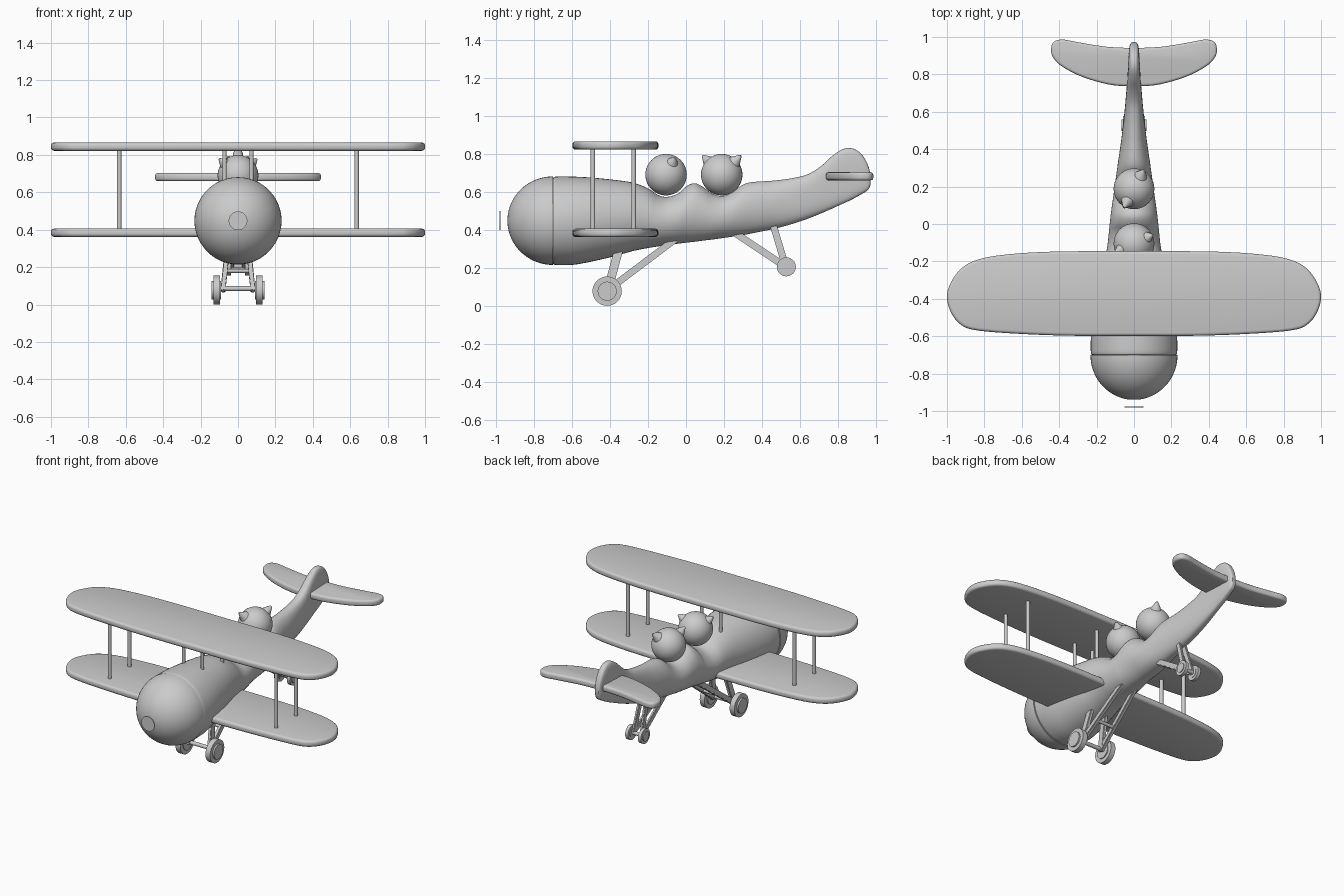
import bpy, bmesh, math
from mathutils import Vector, Matrix

if "Cube" in bpy.data.objects:
    bpy.data.objects.remove(bpy.data.objects["Cube"])


def finish(name, bm, angle=40):
    bmesh.ops.recalc_face_normals(bm, faces=bm.faces)
    me = bpy.data.meshes.new(name)
    bm.to_mesh(me)
    bm.free()
    ob = bpy.data.objects.new(name, me)
    bpy.context.collection.objects.link(ob)
    bpy.ops.object.select_all(action='DESELECT')
    ob.select_set(True)
    bpy.context.view_layer.objects.active = ob
    bpy.ops.object.shade_smooth_by_angle(angle=math.radians(angle))
    return ob


def spline(pts, n):
    """Catmull-Rom curve through the given tuples."""
    p = [Vector(q) for q in pts]
    p = [p[0] * 2 - p[1]] + p + [p[-1] * 2 - p[-2]]
    out = []
    for i in range(1, len(p) - 2):
        a, b, c, d = p[i - 1:i + 3]
        for k in range(n):
            t = k / n
            out.append(0.5 * (2 * b + (c - a) * t + (2 * a - 5 * b + 4 * c - d) * t * t
                              + (3 * b - a - 3 * c + d) * t ** 3))
    return out + [p[-2]]


def loft(name, rings):
    bm = bmesh.new()
    loops = [[bm.verts.new(v) for v in r] for r in rings]
    n = len(loops[0])
    for a, b in zip(loops, loops[1:]):
        for i in range(n):
            bm.faces.new((a[i], a[(i + 1) % n], b[(i + 1) % n], b[i]))
    bm.faces.new(loops[0])
    bm.faces.new(loops[-1])
    return finish(name, bm)


def slab(name, half, z0, z1, bevel):
    """Flat panel with rounded rim, outline mirrored across x = 0."""
    h = spline(half, 6)
    outline = h + [Vector((-p.x, p.y)) for p in reversed(h[1:-1])]
    bm = bmesh.new()
    f = bm.faces.new([bm.verts.new((p.x, p.y, z0)) for p in outline])
    top = bmesh.ops.extrude_face_region(bm, geom=[f])['geom']
    bmesh.ops.translate(bm, vec=(0, 0, z1 - z0),
                        verts=[g for g in top if isinstance(g, bmesh.types.BMVert)])
    rim = [e for e in bm.edges if abs(e.verts[0].co.z - e.verts[1].co.z) < 1e-6]
    bmesh.ops.bevel(bm, geom=rim, offset=bevel, segments=3, profile=0.5, affect='EDGES')
    return finish(name, bm)


def rod(name, a, b, r1, r2=None, seg=20):
    a, b = Vector(a), Vector(b)
    d = b - a
    m = Matrix.Translation((a + b) / 2) @ d.to_track_quat('Z', 'Y').to_matrix().to_4x4()
    bm = bmesh.new()
    bmesh.ops.create_cone(bm, cap_ends=True, segments=seg, radius1=r1,
                          radius2=r1 if r2 is None else r2, depth=d.length, matrix=m)
    return finish(name, bm)


def bar(name, a, b, width, thick):
    a, b = Vector(a), Vector(b)
    d = (b - a).normalized()
    side = d.cross(Vector((1, 0, 0))).normalized()
    x = side.cross(d)
    rot = Matrix((x, side, d)).transposed().to_4x4()
    bm = bmesh.new()
    bmesh.ops.create_cube(bm, size=1, matrix=Matrix.Translation((a + b) / 2) @ rot
                          @ Matrix.Diagonal((thick, width, (b - a).length, 1)))
    bmesh.ops.bevel(bm, geom=bm.edges[:], offset=0.004, segments=2, affect='EDGES')
    return finish(name, bm)


def ball(name, c, r):
    bm = bmesh.new()
    bmesh.ops.create_uvsphere(bm, u_segments=40, v_segments=24, radius=r,
                              matrix=Matrix.Translation(c))
    return finish(name, bm)


# Fuselage with two cockpit dips and integral fin: y, top, bottom, half width
stations = [(-.70, .672, .222, .225), (-.685, .68, .215, .231), (-.6, .68, .215, .23),
            (-.5, .675, .232, .217), (-.38, .663, .26, .195), (-.28, .648, .288, .173),
            (-.2, .618, .304, .157), (-.15, .585, .312, .148), (-.1, .573, .32, .14),
            (-.04, .592, .327, .134), (0, .628, .332, .13), (.045, .645, .337, .125),
            (.09, .625, .343, .119), (.14, .59, .349, .112), (.19, .578, .356, .105),
            (.24, .595, .363, .098), (.29, .632, .37, .091), (.34, .65, .38, .084),
            (.45, .658, .402, .068), (.55, .67, .428, .056), (.64, .692, .458, .047),
            (.71, .735, .486, .041), (.77, .789, .512, .036), (.82, .822, .535, .033),
            (.86, .83, .553, .031), (.90, .818, .574, .029), (.935, .784, .594, .026),
            (.96, .735, .612, .021), (.972, .69, .64, .012)]
rings = []
for y, top, bot, w in spline(stations, 4):
    k = min(max((y - .45) / .4, 0), 1)
    e = 2 / (2 + 1.5 * k)
    ring = []
    for i in range(48):
        c, s = math.cos(math.tau * i / 48), math.sin(math.tau * i / 48)
        ring.append((w * math.copysign(abs(c) ** e, c), y,
                     (top + bot) / 2 + (top - bot) / 2 * math.copysign(abs(s) ** e, s)))
    rings.append(ring)
loft('fuselage', rings)

# Domed nose cap
rings = []
for j in range(20):
    a = math.pi / 2 * j / 20.2
    r = .233 * math.cos(a)
    rings.append([(r * math.cos(math.tau * i / 48), -.70 - .24 * math.sin(a),
                   .448 + r * math.sin(math.tau * i / 48)) for i in range(48)])
loft('nose_cap', rings)
rod('propeller_disc', (0, -.982, .448), (0, -.977, .448), .05, seg=40)

# Wings and tailplane
wing = [(0, -.145), (.4, -.147), (.65, -.16), (.82, -.186), (.92, -.235), (.98, -.315),
        (1, -.39), (.98, -.47), (.93, -.535), (.85, -.567), (.65, -.585), (.35, -.597), (0, -.598)]
slab('upper_wing', wing, .822, .866, .016)
slab('lower_wing', wing, .362, .406, .016)
tail = [(0, .735), (.13, .745), (.28, .788), (.39, .846), (.435, .895), (.443, .94),
        (.427, .975), (.38, .986), (.3, .972), (.15, .948), (0, .94)]
slab('tailplane', tail, .66, .703, .014)

for s, side in ((-1, 'left'), (1, 'right')):
    # Wing struts
    for y, pos in ((-.49, 'front'), (-.275, 'rear')):
        rod(f'{side}_{pos}_outer_strut', (s * .635, y, .39), (s * .635, y, .84), .012)
        rod(f'{side}_{pos}_inner_strut', (s * .072, y, .55), (s * .072, y, .84), .011)
    # Main landing gear
    bar(f'{side}_main_leg', (s * .08, -.415, .07), (s * .052, -.345, .33), .046, .024)
    bar(f'{side}_main_brace', (s * .08, -.415, .08), (s * .052, -.05, .355), .036, .024)
    rod(f'{side}_main_tyre', (s * .096, -.415, .077), (s * .132, -.415, .077), .077, seg=40)
    rod(f'{side}_main_hub', (s * .09, -.415, .077), (s * .143, -.415, .077), .05, seg=32)
    # Tail gear
    bar(f'{side}_tail_leg', (s * .032, .525, .205), (s * .02, .455, .44), .036, .018)
    bar(f'{side}_tail_brace', (s * .032, .525, .205), (s * .02, .24, .395), .036, .018)
    rod(f'{side}_tail_tyre', (s * .038, .528, .205), (s * .06, .528, .205), .05, seg=32)
    rod(f'{side}_tail_hub', (s * .034, .528, .205), (s * .066, .528, .205), .032, seg=32)
rod('main_axle', (-.1, -.415, .085), (.1, -.415, .085), .013)
rod('main_crossbar', (-.07, -.28, .18), (.07, -.28, .18), .011)
rod('tail_axle', (-.045, .528, .205), (.045, .528, .205), .012)

# Passenger heads with pointed ears
for name, y, ear in (('front', -.105, (.1, .047, .088)), ('rear', .188, (.053, .1, .1))):
    c = Vector((0, y, .69))
    ball(f'{name}_head', c, .109)
    for s in (-1, 1):
        d = Vector((s * ear[0], s * ear[1], ear[2]))
        rod(f'{name}_head_ear_{"left" if s < 0 else "right"}', c + d * .62, c + d, .04, .006)
